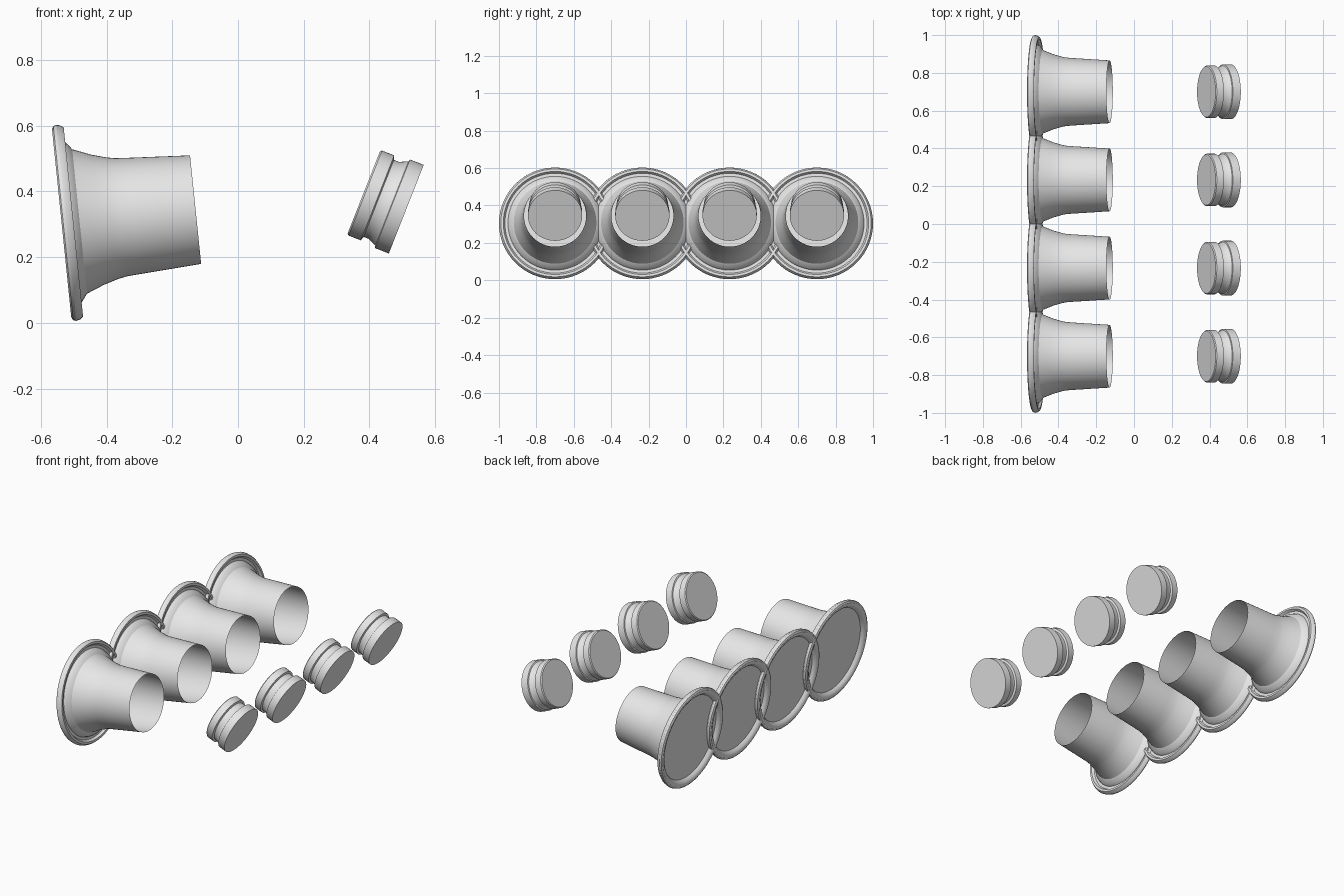
import bpy, bmesh, math
from mathutils import Matrix, Vector

cube = bpy.data.objects.get("Cube")
if cube:
    bpy.data.objects.remove(cube, do_unlink=True)

grey = bpy.data.materials.new("plain_grey")
grey.use_nodes = True
colour = (0.8, 0.8, 0.8, 1)
grey.diffuse_color = colour
grey.node_tree.nodes["Principled BSDF"].inputs["Base Color"].default_value = colour

SEGMENTS = 64


def lathe(name, profile, centre, tilt):
    """Spin (distance along axis, radius) points about +x, then tilt and place."""
    bm = bmesh.new()
    rings = []
    for t, r in profile:
        if r == 0:
            rings.append([bm.verts.new((t, 0, 0))])
            continue
        angles = [2 * math.pi * i / SEGMENTS for i in range(SEGMENTS)]
        rings.append([bm.verts.new((t, r * math.cos(a), r * math.sin(a))) for a in angles])
    for a, b in zip(rings, rings[1:]):
        for i in range(SEGMENTS):
            j = (i + 1) % SEGMENTS
            if len(a) == 1:
                bm.faces.new((a[0], b[j], b[i]))
            elif len(b) == 1:
                bm.faces.new((a[i], a[j], b[0]))
            else:
                bm.faces.new((a[i], a[j], b[j], b[i]))
    bm.transform(Matrix.Rotation(-math.radians(tilt), 4, 'Y'))
    mesh = bpy.data.meshes.new(name)
    bm.to_mesh(mesh)
    bm.free()
    mesh.materials.append(grey)
    obj = bpy.data.objects.new(name, mesh)
    obj.location = Vector(centre)
    bpy.context.collection.objects.link(obj)
    bpy.context.view_layer.objects.active = obj
    obj.select_set(True)
    bpy.ops.object.shade_smooth_by_angle(angle=math.radians(30))
    obj.select_set(False)
    return obj


# Open horn: recessed back disc, rounded rim, groove, flared bowl, tube
horn = [(0.022, 0), (0.022, 0.252), (0.008, 0.262), (0.001, 0.275), (0, 0.288),
        (0.005, 0.297), (0.014, 0.3), (0.026, 0.297), (0.036, 0.29),
        (0.036, 0.277), (0.022, 0.268), (0.022, 0.252), (0.037, 0.245),
        (0.055, 0.221), (0.11, 0.199), (0.155, 0.186), (0.18, 0.181),
        (0.22, 0.178), (0.41, 0.166)]

# Solid plug: small disc, groove, cone step, large disc
plug = [(0, 0), (0, 0.134), (0.005, 0.139), (0.045, 0.139), (0.049, 0.126),
        (0.066, 0.126), (0.092, 0.138), (0.094, 0.145), (0.139, 0.145), (0.139, 0)]

for n in range(4):
    y = -0.7 + n * 1.4 / 3
    lathe(f"horn_{n + 1}", horn, (-0.537, y, 0.303), 5.85)
    lathe(f"plug_{n + 1}", plug, (0.383, y, 0.397), -21.5)
